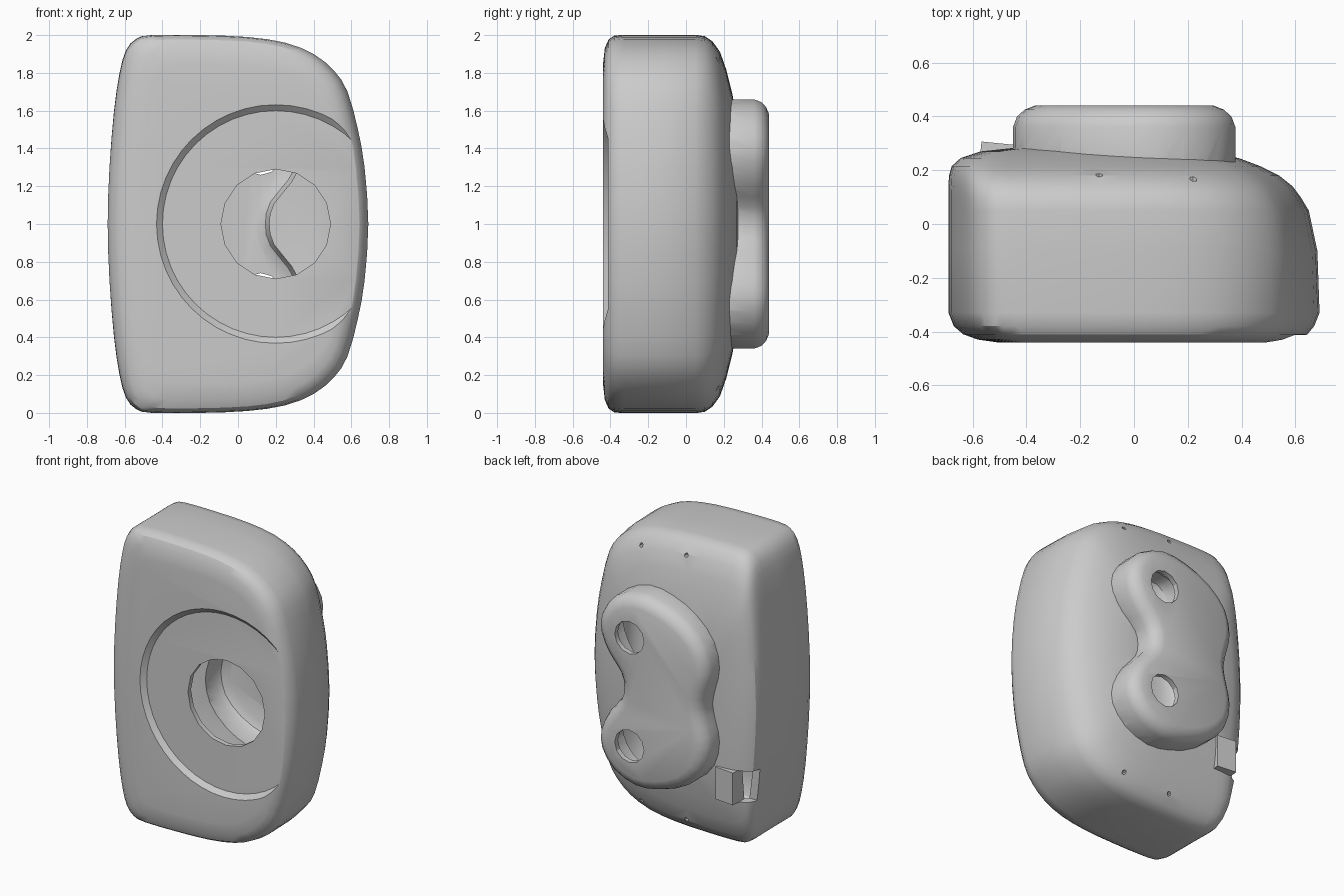
import bpy, bmesh, math
from mathutils import Vector

if "Cube" in bpy.data.objects:
    bpy.data.objects.remove(bpy.data.objects["Cube"])


def smooth_loop(half, sub):
    """Mirror a half outline about z=0 and pass a closed smooth curve through it."""
    p = [Vector(q) for q in half + [(x, -z) for x, z in half[-2:0:-1]]]
    n, out = len(p), []
    for i in range(n):
        a, b, c, d = p[i - 1], p[i], p[(i + 1) % n], p[(i + 2) % n]
        for k in range(sub):
            t = k / sub
            out.append(0.5 * (2 * b + (c - a) * t + (2 * a - 5 * b + 4 * c - d) * t * t
                              + (3 * b - a - 3 * c + d) * t ** 3))
    return out


def loft(name, rings):
    """Skin a list of equal rings of (x, y, z) points and cap both ends."""
    bm = bmesh.new()
    vs = [[bm.verts.new(c) for c in r] for r in rings]
    n = len(rings[0])
    for a, b in zip(vs, vs[1:]):
        for i in range(n):
            j = (i + 1) % n
            bm.faces.new((a[i], a[j], b[j], b[i]))
    bm.faces.new(vs[0])
    bm.faces.new(vs[-1])
    bmesh.ops.recalc_face_normals(bm, faces=bm.faces)
    me = bpy.data.meshes.new(name)
    bm.to_mesh(me)
    bm.free()
    ob = bpy.data.objects.new(name, me)
    bpy.context.collection.objects.link(ob)
    return ob


def cone_y(name, x, z, y0, y1, r_back, r_front, sides):
    """Cylinder or cone along y, from y0 (front) to y1 (back)."""
    bpy.ops.mesh.primitive_cone_add(vertices=sides, radius1=r_back, radius2=r_front,
                                    depth=y1 - y0, location=(x, (y0 + y1) / 2, z),
                                    rotation=(math.pi / 2, 0, 0))
    bpy.context.object.name = name
    return bpy.context.object


def box(name, lo, hi, turn=0.0):
    bpy.ops.mesh.primitive_cube_add(size=1, location=[(a + b) / 2 for a, b in zip(lo, hi)],
                                    rotation=(0, 0, turn))
    ob = bpy.context.object
    ob.name = name
    ob.scale = [b - a for a, b in zip(lo, hi)]
    return ob


def combine(target, tool, op):
    """Apply a boolean and remove the tool object."""
    tool.hide_render = True
    bpy.context.view_layer.update()
    m = target.modifiers.new(op, 'BOOLEAN')
    m.operation, m.object, m.solver = op, tool, 'EXACT'
    bpy.context.view_layer.objects.active = target
    bpy.ops.object.modifier_apply(modifier=m.name)
    bpy.data.objects.remove(tool)


# Body: outline in front view, lofted from front to back
BODY = smooth_loop([(-.69, 0), (-.68, .3), (-.655, .6), (-.625, .8), (-.59, .92), (-.535, .98),
                    (-.45, 1), (-.2, 1), (.05, .99), (.25, .96), (.4, .9), (.51, .81), (.58, .7),
                    (.635, .5), (.67, .3), (.69, 0)], 2)
# y, inset on left, inset on right, inset at top and bottom
LAYERS = [(-.44, .18, .12, .16), (-.43, .11, .08, .07), (-.41, .055, .045, .025),
          (-.38, .02, .02, .005), (-.33, 0, 0, 0), (-.1, 0, .008, 0), (.05, 0, .04, 0),
          (.1, 0, .07, .008), (.14, 0, .1, .035), (.18, .002, .15, .09), (.215, .012, .22, .19),
          (.245, .045, .3, .31), (.27, .12, .42, .45), (.285, .26, .6, .62)]


def body_rings(t, ky):
    rings = []
    for y, l, r, v in LAYERS:
        x0, x1, h = -.69 + l + t, .69 - r - t, 1 - v - t
        rings.append([(x0 + (p.x + .69) / 1.38 * (x1 - x0), y * ky, 1 + p.y * h) for p in BODY])
    return rings


# Back plate: two-lobed outline with rounded rim
PLATE = smooth_loop([(-.40, 0), (-.425, .12), (-.45, .25), (-.41, .42), (-.27, .56), (-.08, .64),
                     (.1, .66), (.27, .59), (.365, .46), (.37, .33), (.31, .2), (.22, .09),
                     (.2, 0)], 2)


def plate_rings(layers):
    n, rings = len(PLATE), []
    for y, d in layers:
        ring = []
        for i, p in enumerate(PLATE):
            t = (PLATE[(i + 1) % n] - PLATE[i - 1]).normalized()
            ring.append((p.x + t.y * d, y, 1 + p.y - t.x * d))
        rings.append(ring)
    return rings


case = loft("camera_style_case_shell", body_rings(0, 1))
case.name = "hollow_case"
combine(case, loft("back_plate", plate_rings([(.1, 0), (.36, 0), (.4, .015), (.425, .043),
                                              (.44, .08)])), 'UNION')
# Side tab beside the port
combine(case, box("port_tab", (-.575, .15, .36), (-.435, .3, .58), -.1), 'UNION')

# Hollow interior of the body and plate
combine(case, loft("body_cavity", body_rings(.05, .86)), 'DIFFERENCE')
combine(case, loft("plate_cavity", plate_rings([(.0, .035), (.34, .035), (.38, .055),
                                                (.405, .1)])), 'DIFFERENCE')

# Shallow front dish and central opening
combine(case, cone_y("front_dish", .2, 1, -.47, -.412, .6, .665, 48), 'DIFFERENCE')
combine(case, cone_y("front_opening", .2, 1, -.6, -.2, .29, .29, 16), 'DIFFERENCE')

# Square port notch at the lower back corner
combine(case, box("port_notch", (-.675, .16, .36), (-.57, .5, .58)), 'DIFFERENCE')

# Two round holes through the back plate, and small pin holes near the back rim
for s in (-1, 1):
    combine(case, cone_y("plate_hole", .12, 1 + s * .37, .33, .6, .11, .11, 12), 'DIFFERENCE')
    for x, z in ((-.13, .9), (.22, .87), (.56, .6)):
        combine(case, cone_y("pin_hole", x, 1 + s * z, .1, .5, .014, .014, 6), 'DIFFERENCE')

bpy.ops.object.select_all(action='DESELECT')
case.select_set(True)
bpy.context.view_layer.objects.active = case
bpy.ops.object.shade_smooth_by_angle(angle=math.radians(30))
